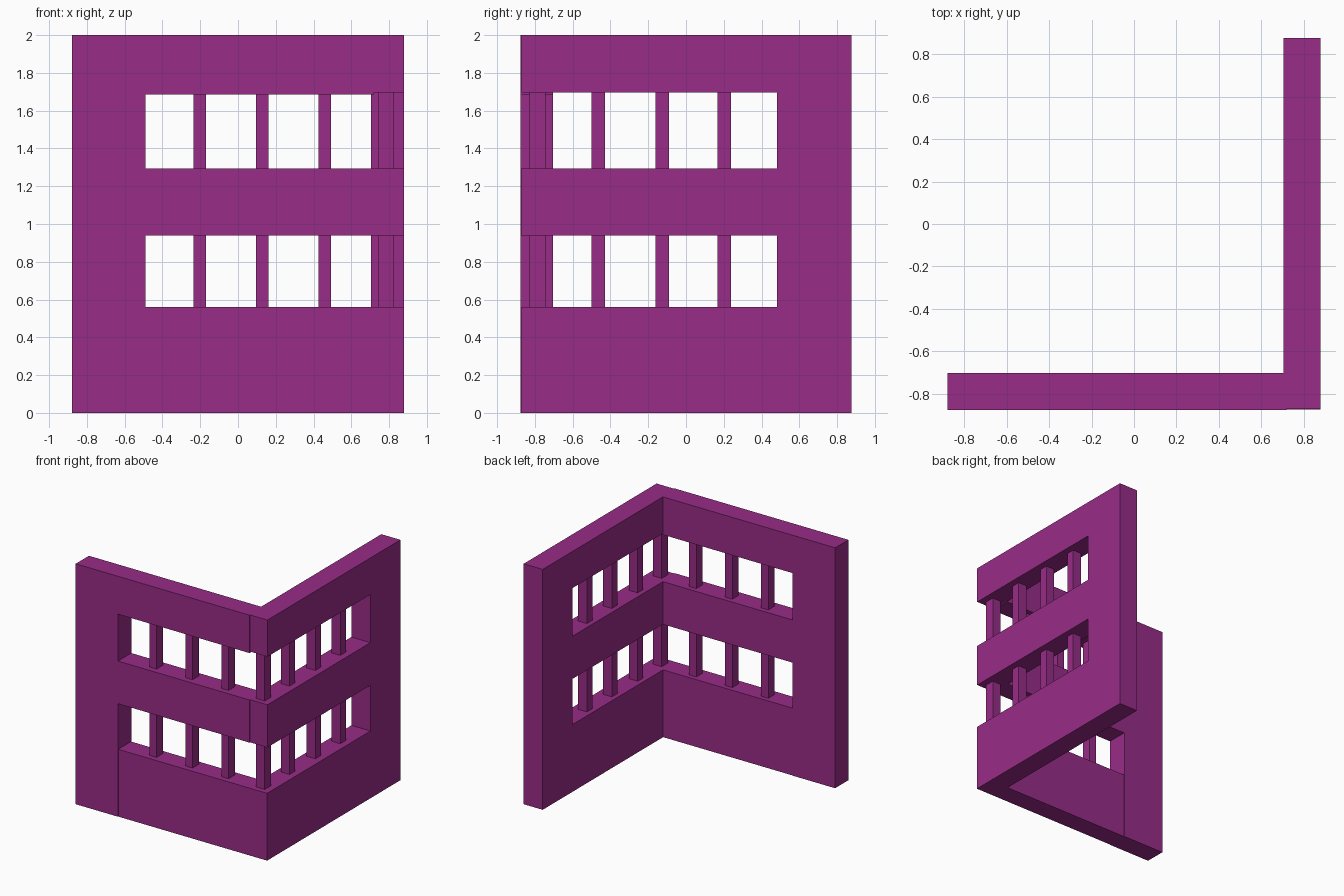
import bpy

cube = bpy.data.objects.get("Cube")
if cube:
    bpy.data.objects.remove(cube, do_unlink=True)

purple = bpy.data.materials.new("purple")
purple.use_nodes = True
COLOR = (0.314, 0.025, 0.242, 1)
purple.diffuse_color = COLOR
purple.node_tree.nodes["Principled BSDF"].inputs["Base Color"].default_value = COLOR


def prism(name, outline, z0, z1):
    """Extrude a counter-clockwise plan outline between two heights."""
    n = len(outline)
    verts = [(x, y, z) for z in (z0, z1) for x, y in outline]
    faces = [tuple(reversed(range(n))), tuple(range(n, 2 * n))]
    faces += [(i, (i + 1) % n, (i + 1) % n + n, i + n) for i in range(n)]
    mesh = bpy.data.meshes.new(name)
    mesh.from_pydata(verts, [], faces)
    mesh.materials.append(purple)
    obj = bpy.data.objects.new(name, mesh)
    bpy.context.collection.objects.link(obj)
    return obj


def box(name, x, y, z):
    return prism(name, [(x[0], y[0]), (x[1], y[0]), (x[1], y[1]), (x[0], y[1])], *z)


# Wall planes and window heights
W, H = 0.88, 2.0
FRONT, INNER_Y = -0.877, -0.703
SIDE_FRONT, INNER_X = -0.87, 0.705
JAMB_X, JAMB_Y = -0.49, 0.483
SILLS = (0.56, 1.295)
HEADS = (0.94, 1.69)

# Full-height piers at the free ends of both walls
box("front_pier", (-W, JAMB_X), (FRONT, INNER_Y), (0, H))
box("side_pier", (INNER_X, W), (JAMB_Y, 0.877), (0, H))

# L-shaped base below the lower windows
prism("base_wall", [(JAMB_X, -0.874), (W, -0.874), (W, JAMB_Y), (INNER_X, JAMB_Y),
                    (INNER_X, -0.706), (JAMB_X, -0.706)], 0, SILLS[0])

# Bands above each window row; the front ones stand slightly proud at the corner
for name, low, high, drop in (("middle", HEADS[0], SILLS[1], 0),
                              ("top", HEADS[1], H, 0.005)):
    box(f"{name}_front_band", (JAMB_X, 0.72), (FRONT, INNER_Y), (low - drop, high))
    box(f"{name}_side_band", (INNER_X, W), (SIDE_FRONT, JAMB_Y), (low + drop, high))

# Recessed window posts, with one shared post at the corner
POST_X, POST_Y = (0.745, 0.825), (-0.828, -0.745)
for row, sill, head in zip(("lower", "upper"), SILLS, HEADS):
    z = (sill - 0.01, head + 0.015)
    box(f"{row}_corner_post", POST_X, POST_Y, z)
    for i, c in enumerate((-0.203, 0.128, 0.46)):
        box(f"{row}_front_post_{i + 1}", (c - 0.033, c + 0.033), POST_Y, z)
    for i, c in enumerate((-0.465, -0.125, 0.203)):
        box(f"{row}_side_post_{i + 1}", POST_X, (c - 0.036, c + 0.036), z)
